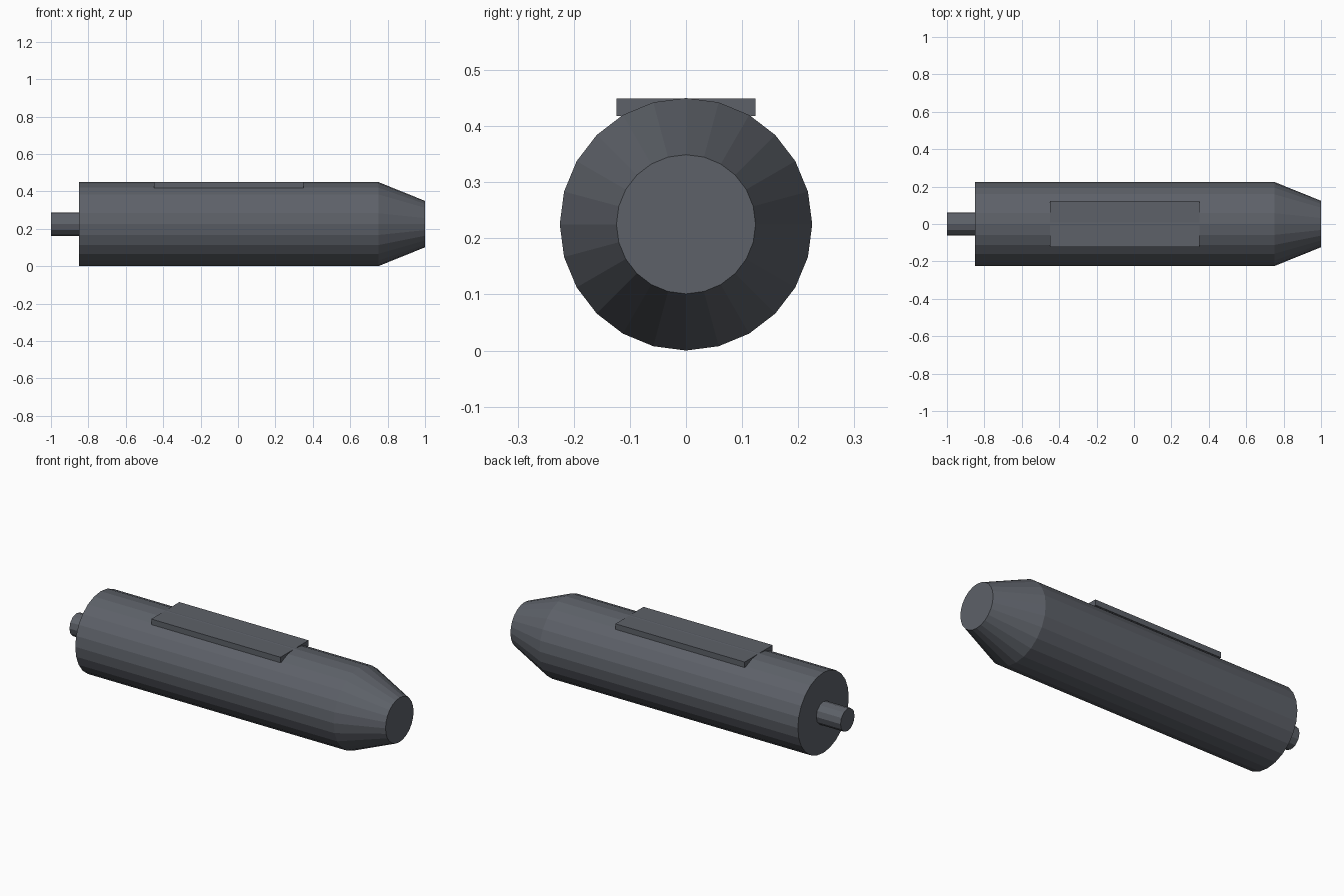
import bpy
import bmesh
import math

if "Cube" in bpy.data.objects:
    bpy.data.objects.remove(bpy.data.objects["Cube"])

CENTRE_Z = 0.225

metal = bpy.data.materials.new("dark grey metal")
metal.diffuse_color = (0.11, 0.12, 0.14, 1.0)
metal.use_nodes = True
metal.node_tree.nodes["Principled BSDF"].inputs["Base Color"].default_value = metal.diffuse_color


def finish(bm, name):
    """Turn a bmesh into a named flat-shaded object."""
    bmesh.ops.recalc_face_normals(bm, faces=bm.faces)
    mesh = bpy.data.meshes.new(name)
    bm.to_mesh(mesh)
    bm.free()
    mesh.materials.append(metal)
    obj = bpy.data.objects.new(name, mesh)
    bpy.context.collection.objects.link(obj)
    return obj


def turned(name, profile, sides):
    """Capped solid along x from (x, radius) stations."""
    bm = bmesh.new()
    rings = []
    for x, r in profile:
        angles = [2 * math.pi * i / sides for i in range(sides)]
        rings.append([bm.verts.new((x, r * math.sin(a), CENTRE_Z + r * math.cos(a)))
                      for a in angles])
    for a, b in zip(rings, rings[1:]):
        for i in range(sides):
            j = (i + 1) % sides
            bm.faces.new((a[i], a[j], b[j], b[i]))
    bm.faces.new(rings[0])
    bm.faces.new(rings[-1])
    return finish(bm, name)


def box(name, low, high):
    bm = bmesh.new()
    bmesh.ops.create_cube(bm, size=1)
    for v in bm.verts:
        v.co = [(lo + hi) / 2 + c * (hi - lo) for lo, hi, c in zip(low, high, v.co)]
    return finish(bm, name)


# Main barrel with tapered nose
turned("body_and_nose", [(-0.85, 0.225), (0.75, 0.225), (1.0, 0.124)], 24)
# Short pin at the rear
turned("rear_pin", [(-1.0, 0.0625), (-0.85, 0.0625)], 12)
# Flat mounting plate on top
box("top_plate", (-0.45, -0.124, 0.418), (0.35, 0.124, 0.449))
